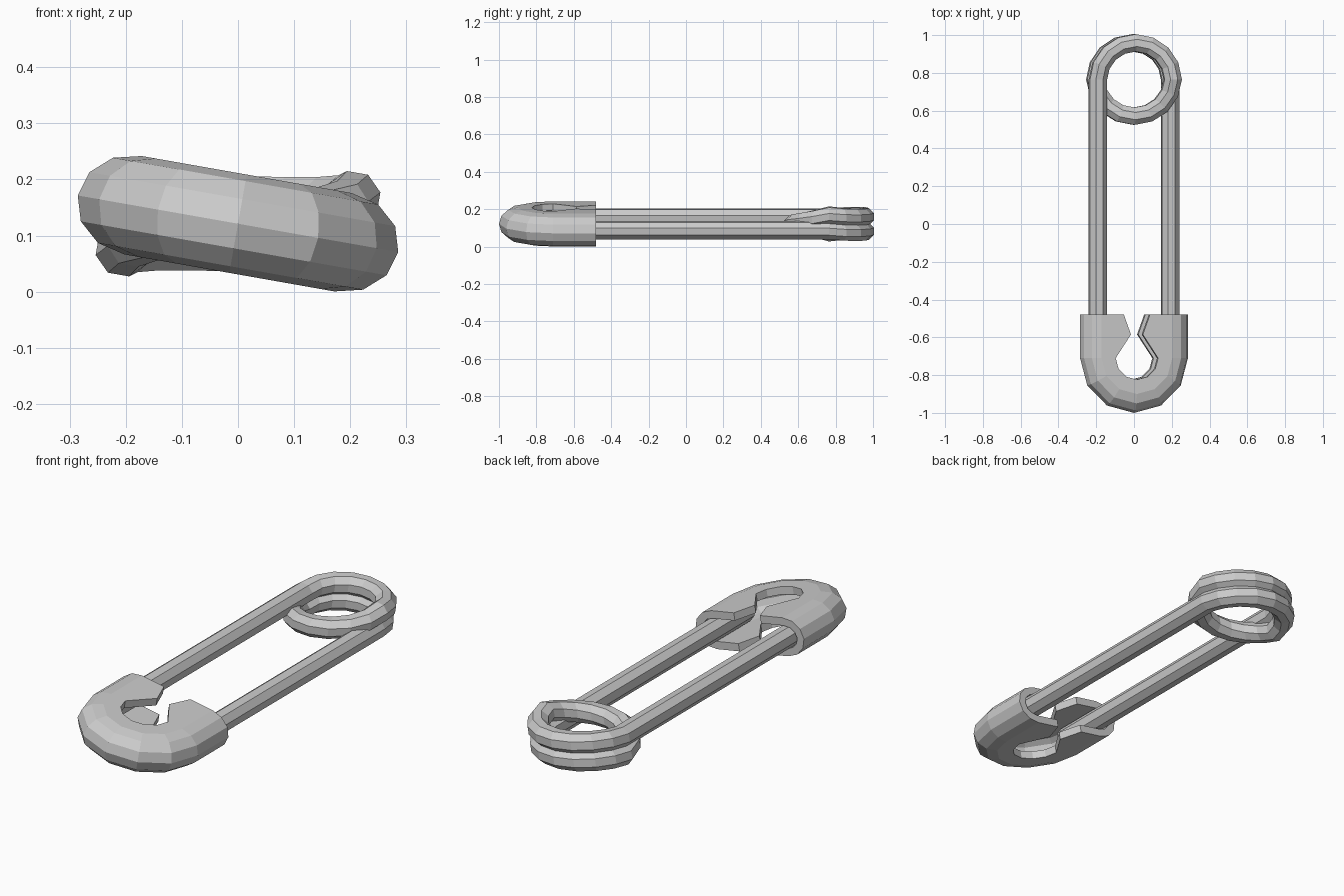
import bpy, bmesh
from math import sin, cos, pi, radians
from mathutils import Vector, Matrix

if "Cube" in bpy.data.objects:
    bpy.data.objects.remove(bpy.data.objects["Cube"])

# whole pin leans about its long axis
TILT = Matrix.Translation((0, 0, 0.121)) @ Matrix.Rotation(radians(10), 4, 'Y')


def sweep(name, stations):
    """Skin a list of closed sections (each a list of points) and cap the ends."""
    bm = bmesh.new()
    rings = [[bm.verts.new(p) for p in s] for s in stations]
    n = len(rings[0])
    for a, b in zip(rings, rings[1:]):
        for i in range(n):
            j = (i + 1) % n
            bm.faces.new((a[i], a[j], b[j], b[i]))
    bm.faces.new(rings[0])
    bm.faces.new(rings[-1][::-1])
    bmesh.ops.recalc_face_normals(bm, faces=bm.faces)
    bm.transform(TILT)
    me = bpy.data.meshes.new(name)
    bm.to_mesh(me)
    bm.free()
    ob = bpy.data.objects.new(name, me)
    bpy.context.collection.objects.link(ob)
    return ob


def section(origin, out, profile):
    """Place a (distance outward, height) profile at a station."""
    return [origin + out * u + Vector((0, 0, w)) for u, w in profile]


# wire: left leg, one and a half coil turns, right leg
R, WIRE, COIL_Y, END_Y = 0.194, 0.05, 0.765, -0.72
circle = [(R + WIRE * cos(a), WIRE * sin(a))
          for a in (pi / 8 + i * pi / 4 for i in range(8))]
wire = [section(Vector((0, END_Y, 0)), Vector((-1, 0, 0)), circle)]
STEPS = 24
for i in range(STEPS + 1):
    t = 3 * i / STEPS                      # half turns done
    if t <= 1:
        h = 0.08 * t
    elif t <= 2:
        h = 0.08 - 0.16 * (t - 1)
    else:
        h = -0.08 * (3 - t)
    a = pi - pi * t
    wire.append(section(Vector((0, COIL_Y, h)), Vector((cos(a), sin(a), 0)), circle))
wire.append(section(Vector((0, END_Y, 0)), Vector((1, 0, 0)), circle))
sweep("wire_spring", wire)

# clasp: bent sheet with a C profile open towards the middle
THICK, CLASP_Y = 0.036, -0.71


def clasp_profile(lip):
    outer, inner = [], []
    for k in range(7):
        a = radians(90 - 30 * k)
        outer.append((0.19 + 0.1 * cos(a), 0.089 * sin(a)))
        inner.append((0.19 + (0.1 - THICK) * cos(a), (0.089 - THICK) * sin(a)))
    outer = [(lip, 0.089)] + outer + [(lip, -0.089)]
    inner = [(lip, 0.089 - THICK)] + inner + [(lip, THICK - 0.089)]
    return outer + inner[::-1]


leg = [(-0.48, 0.07), (-0.585, 0.032)]     # (y, lip distance) of the leg ends
clasp = [section(Vector((0, y, 0)), Vector((-1, 0, 0)), clasp_profile(lip)) for y, lip in leg]
for k in range(7):
    a = pi + k * pi / 6
    clasp.append(section(Vector((0, CLASP_Y, 0)), Vector((cos(a), sin(a), 0)), clasp_profile(0.114)))
clasp += [section(Vector((0, y, 0)), Vector((1, 0, 0)), clasp_profile(lip)) for y, lip in leg[::-1]]
sweep("clasp", clasp)
